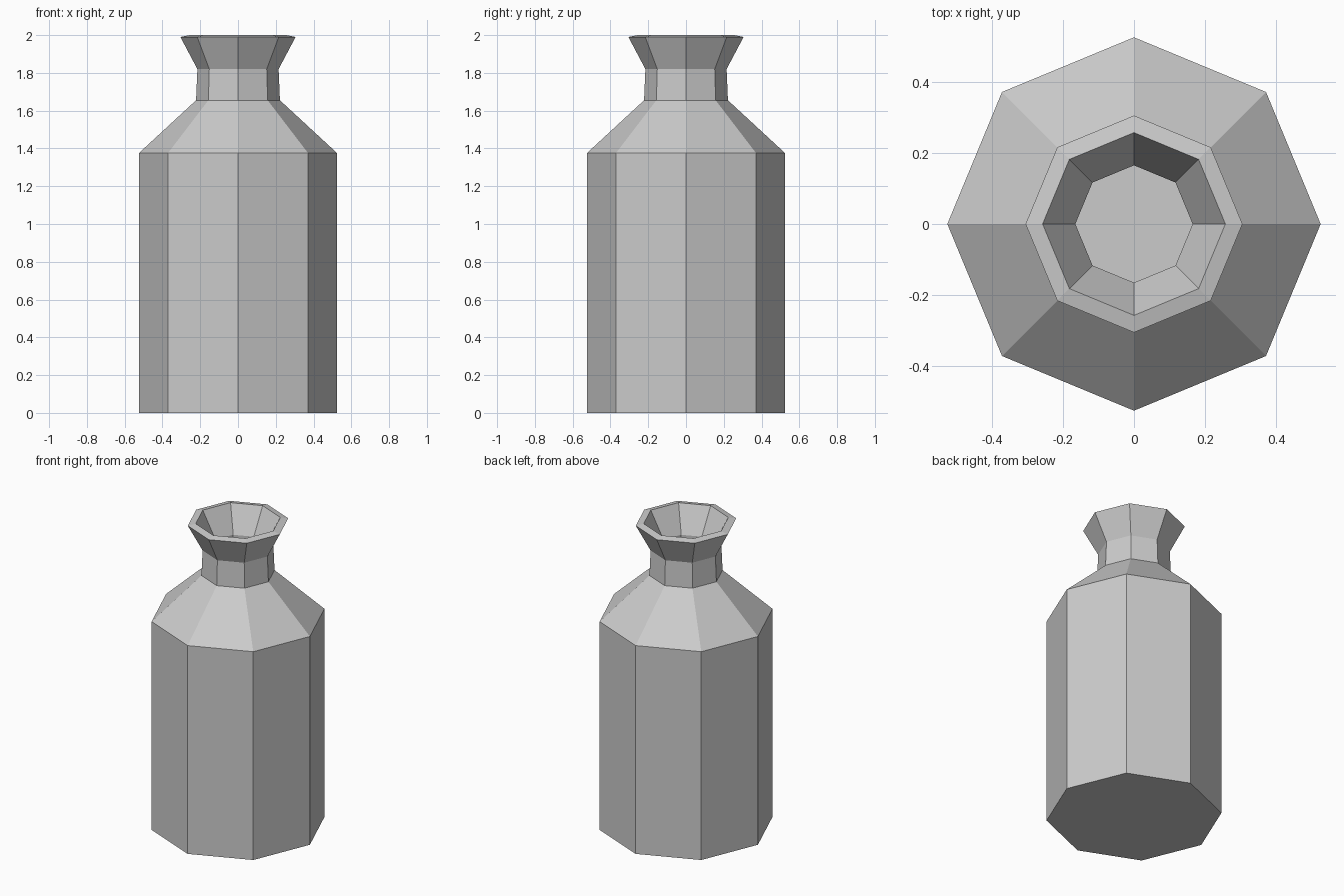
import bpy, bmesh
from math import cos, sin, tau

if "Cube" in bpy.data.objects:
    bpy.data.objects.remove(bpy.data.objects["Cube"])

SIDES = 8

# (radius, height): outer wall upwards, over the rim, inner wall down to the floor
profile = [
    (0.525, 0.0), (0.525, 1.375), (0.222, 1.655), (0.215, 1.82), (0.305, 1.99),
    (0.257, 2.0), (0.165, 1.83), (0.172, 1.633), (0.475, 1.353), (0.475, 0.05),
]


def lathe(name, points, sides):
    bm = bmesh.new()
    rings = [[bm.verts.new((r * cos(tau * i / sides), r * sin(tau * i / sides), z))
              for i in range(sides)] for r, z in points]
    # wall faces between neighbouring rings
    for a, b in zip(rings, rings[1:]):
        for i in range(sides):
            j = (i + 1) % sides
            bm.faces.new((a[i], a[j], b[j], b[i]))
    # underside and inner floor
    bm.faces.new(rings[0][::-1])
    bm.faces.new(rings[-1])
    bmesh.ops.recalc_face_normals(bm, faces=bm.faces)
    mesh = bpy.data.meshes.new(name)
    bm.to_mesh(mesh)
    bm.free()
    obj = bpy.data.objects.new(name, mesh)
    bpy.context.collection.objects.link(obj)
    return obj


# Hollow eight-sided bottle with a flared lip
lathe("bottle", profile, SIDES)
